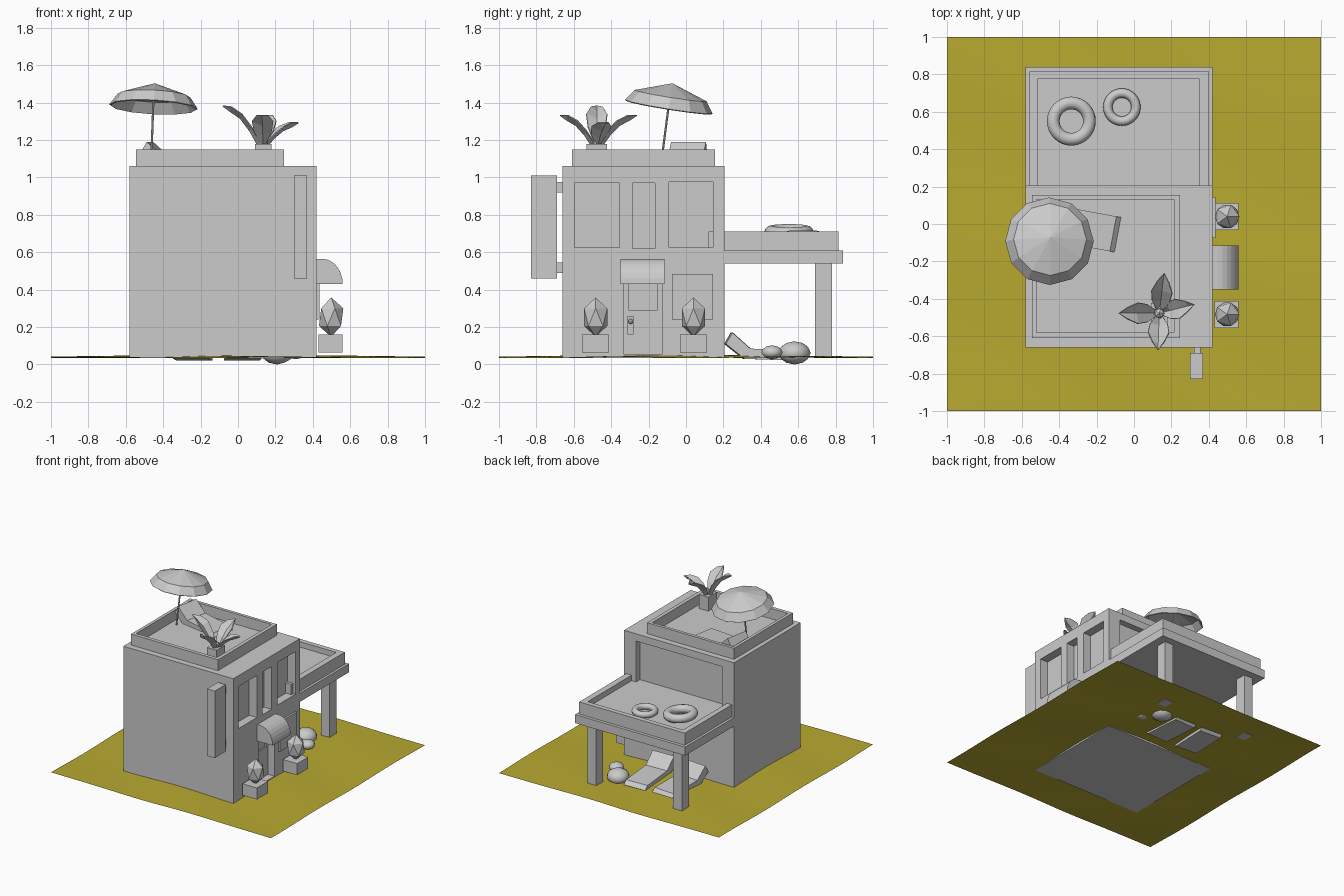
import bpy, bmesh, math
from mathutils import Vector, Matrix

if "Cube" in bpy.data.objects:
    bpy.data.objects.remove(bpy.data.objects["Cube"])

def finish(name, bm, smooth=False):
    bmesh.ops.recalc_face_normals(bm, faces=bm.faces)
    me = bpy.data.meshes.new(name)
    bm.to_mesh(me)
    bm.free()
    ob = bpy.data.objects.new(name, me)
    bpy.context.collection.objects.link(ob)
    if smooth:
        me.polygons.foreach_set("use_smooth", [True] * len(me.polygons))
    return ob

def add_box(bm, x0, x1, y0, y1, z0, z1):
    m = Matrix.Translation(((x0 + x1) / 2, (y0 + y1) / 2, (z0 + z1) / 2))
    bmesh.ops.create_cube(bm, size=1, matrix=m @ Matrix.Diagonal((x1 - x0, y1 - y0, z1 - z0, 1)))

def boxes(name, *dims):
    bm = bmesh.new()
    for d in dims:
        add_box(bm, *d)
    return finish(name, bm)

def tray(name, outer, inner, z0, z1, floor):
    """Box with a sunken top: rects are x0, x1, y0, y1."""
    bm = bmesh.new()
    def ring(r, z):
        return [bm.verts.new((x, y, z)) for x, y in
                ((r[0], r[2]), (r[1], r[2]), (r[1], r[3]), (r[0], r[3]))]
    rings = [ring(outer, z0), ring(outer, z1), ring(inner, z1), ring(inner, floor)]
    for a, b in zip(rings, rings[1:]):
        for i in range(4):
            j = (i + 1) % 4
            bm.faces.new((a[i], a[j], b[j], b[i]))
    bm.faces.new(rings[0])
    bm.faces.new(rings[-1])
    return finish(name, bm)

def prism(name, profile, width, loc, rot=0):
    """(x, z) profile extruded along y, centred."""
    bm = bmesh.new()
    f = bm.faces.new([bm.verts.new((u, -width / 2, z)) for u, z in profile])
    new = bmesh.ops.extrude_face_region(bm, geom=[f])["geom"]
    bmesh.ops.translate(bm, vec=(0, width, 0), verts=[v for v in new if isinstance(v, bmesh.types.BMVert)])
    ob = finish(name, bm)
    ob.location, ob.rotation_euler.z = loc, math.radians(rot)
    return ob

def ball(name, loc, radii, sub, smooth=False):
    bm = bmesh.new()
    bmesh.ops.create_icosphere(bm, subdivisions=sub, radius=1)
    bmesh.ops.transform(bm, matrix=Matrix.Translation(loc) @ Matrix.Diagonal((*radii, 1)), verts=bm.verts)
    return finish(name, bm, smooth)

# Rolling sand
bm = bmesh.new()
bmesh.ops.create_grid(bm, x_segments=40, y_segments=40, size=1)
for v in bm.verts:
    x, y = v.co.x, v.co.y
    bump = (1 - x * x) * (1 - y * y)
    v.co.z = 0.038 + 0.006 * bump + 0.007 * math.sin(4 * x + 6.5 * y + math.sin(3 * x)) * (0.5 + 0.5 * bump)
sand = finish("sand", bm, True)
mat = bpy.data.materials.new("sand_yellow")
mat.diffuse_color = (0.48, 0.40, 0.03, 1)
mat.use_nodes = True
mat.node_tree.nodes["Principled BSDF"].inputs["Base Color"].default_value = mat.diffuse_color
sand.data.materials.append(mat)

# House block with window and door recesses
house = boxes("house", (-0.58, 0.42, -0.66, 0.205, 0.035, 1.06))
cutters = boxes("recess_cutters",
                (0.35, 0.5, -0.595, -0.355, 0.625, 0.97),
                (0.35, 0.5, -0.285, -0.165, 0.62, 0.97),
                (0.35, 0.5, -0.09, 0.145, 0.625, 0.975),
                (0.35, 0.5, -0.335, -0.125, 0.055, 0.44),
                (-0.47, 0.31, 0.155, 0.3, 0.66, 1.0))
cutters.hide_render = True
cut = house.modifiers.new("recesses", "BOOLEAN")
cut.operation, cut.solver, cut.object = "DIFFERENCE", "EXACT", cutters
bpy.context.view_layer.objects.active = house
bpy.ops.object.modifier_apply(modifier=cut.name)
bpy.data.objects.remove(cutters)

# Roof parapet and terrace
tray("roof_parapet", (-0.545, 0.245, -0.61, 0.155), (-0.52, 0.215, -0.58, 0.13), 1.05, 1.15, 1.065)
boxes("terrace_slab", (-0.58, 0.42, 0.2, 0.84, 0.54, 0.61))
tray("terrace_parapet", (-0.56, 0.40, 0.12, 0.815), (-0.515, 0.35, 0.13, 0.775), 0.60, 0.71, 0.665)
for i, x in enumerate((-0.47, 0.31)):
    boxes(f"terrace_post_{i}", (x - 0.04, x + 0.04, 0.69, 0.78, 0.04, 0.55))

# Door details, ground-floor window, awning
boxes("door_frame", (0.345, 0.36, -0.335, -0.308, 0.055, 0.44), (0.345, 0.36, -0.153, -0.125, 0.055, 0.44),
      (0.345, 0.36, -0.308, -0.153, 0.055, 0.29))
boxes("door_handle", (0.355, 0.37, -0.312, -0.28, 0.16, 0.26))
ball("door_knob", (0.378, -0.296, 0.23), (0.014, 0.014, 0.014), 2)
boxes("ground_window", (0.41, 0.435, -0.075, 0.145, 0.24, 0.485))
arc = [(0.45 + 0.11 * math.sin(a), 0.43 + 0.135 * math.cos(a)) for a in (i * math.pi / 14 for i in range(8))]
prism("awning", [(0.41, 0.43), (0.41, 0.565)] + arc, 0.235, (0, -0.2325, 0))

# Side board on two brackets
boxes("side_board", (0.30, 0.37, -0.83, -0.69, 0.46, 1.01))
boxes("board_brackets", *[(0.32, 0.355, -0.70, -0.65, z, z + 0.055) for z in (0.49, 0.92)])

# Shrubs beside the door
for i, y in enumerate((-0.483, 0.04)):
    boxes(f"shrub_planter_{i}", (0.43, 0.56, y - 0.072, y + 0.072, 0.065, 0.16))
    ball(f"shrub_{i}", (0.498, y, 0.253), (0.073, 0.073, 0.105), 1)

# Sun loungers: two below the terrace, one on the roof
lounger = [(0.035, 0.15), (0, 0.09), (0.10, 0.01), (0.41, 0), (0.43, 0.02), (0.40, 0.05), (0.13, 0.065)]
for name, loc, rot in (("lounger_a", (0.035, 0.21, 0.02), 92), ("lounger_b", (-0.26, 0.21, 0.02), 86),
                       ("roof_lounger", (-0.505, 0.02, 1.04), -10.5)):
    prism(name, lounger, 0.19, loc, rot)

# Beach balls
ball("beach_ball_large", (0.21, 0.58, 0.062), (0.087, 0.087, 0.062), 2, True)
ball("beach_ball_small", (0.31, 0.46, 0.065), (0.057, 0.057, 0.037), 2, True)

# Swim rings
for name, loc, R, r, tilt in (("swim_ring_large", (-0.335, 0.55, 0.708), 0.097, 0.034, 5),
                              ("swim_ring_small", (-0.065, 0.625, 0.69), 0.075, 0.025, 0)):
    bpy.ops.mesh.primitive_torus_add(location=loc, major_radius=R, minor_radius=r, major_segments=32,
                                     minor_segments=12, rotation=(0, math.radians(tilt), 0))
    bpy.context.object.name = name
    bpy.ops.object.shade_smooth()

# Tilted sunshade: twelve-sided canopy and pole
bm = bmesh.new()
N = 12
rings = [[bm.verts.new((r * math.cos(math.tau * i / N), r * math.sin(math.tau * i / N), z)) for i in range(N)]
         for r, z in ((0.237, 0), (0.195, 0.06))]
top = bm.verts.new((0, 0, 0.127))
for i in range(N):
    j = (i + 1) % N
    bm.faces.new((rings[0][i], rings[0][j], rings[1][j], rings[1][i]))
    bm.faces.new((rings[1][i], rings[1][j], top))
canopy = finish("sunshade_canopy", bm)
canopy.location = (-0.452, -0.092, 1.378)
canopy.rotation_euler = (math.radians(-9), math.radians(3), 0)
canopy.modifiers.new("thickness", "SOLIDIFY").thickness = 0.008
bm = bmesh.new()
a, b = Vector((-0.465, -0.135, 1.06)), Vector((-0.45, -0.08, 1.48))
bmesh.ops.create_cone(bm, cap_ends=True, segments=8, radius1=0.006, radius2=0.006, depth=(b - a).length,
                      matrix=Matrix.Translation((a + b) / 2) @ (b - a).to_track_quat("Z", "Y").to_matrix().to_4x4())
finish("sunshade_pole", bm)

# Roof plant: pot, bud and four folded leaves
cx, cy = 0.135, -0.477
boxes("plant_pot", (cx - 0.043, cx + 0.043, cy - 0.055, cy + 0.055, 1.06, 1.18))
ball("plant_bud", (cx, cy, 1.19), (0.03, 0.03, 0.03), 1)
for k, (ang, reach, rise) in enumerate(((83, 0.215, 0.165), (180, 0.215, 0.215), (268, 0.195, 0.165), (14, 0.195, 0.12))):
    bm = bmesh.new()
    rows = []
    for t, w, h in ((0.05, 0.012, 0), (0.28, 0.046, 0.42), (0.52, 0.055, 0.74), (0.78, 0.03, 0.92)):
        u, z = t * reach, h * rise
        rows.append([bm.verts.new(p) for p in ((u, -w, z + 0.012), (u + 0.008, 0, z - 0.012), (u, w, z + 0.012))])
    tip = bm.verts.new((reach, 0, rise))
    for p, q in zip(rows, rows[1:]):
        for i in (0, 1):
            bm.faces.new((p[i], p[i + 1], q[i + 1], q[i]))
    for i in (0, 1):
        bm.faces.new((rows[-1][i], rows[-1][i + 1], tip))
    leaf = finish(f"leaf_{k}", bm)
    leaf.location = (cx, cy, 1.17)
    leaf.rotation_euler.z = math.radians(ang)
    leaf.modifiers.new("thickness", "SOLIDIFY").thickness = 0.006
